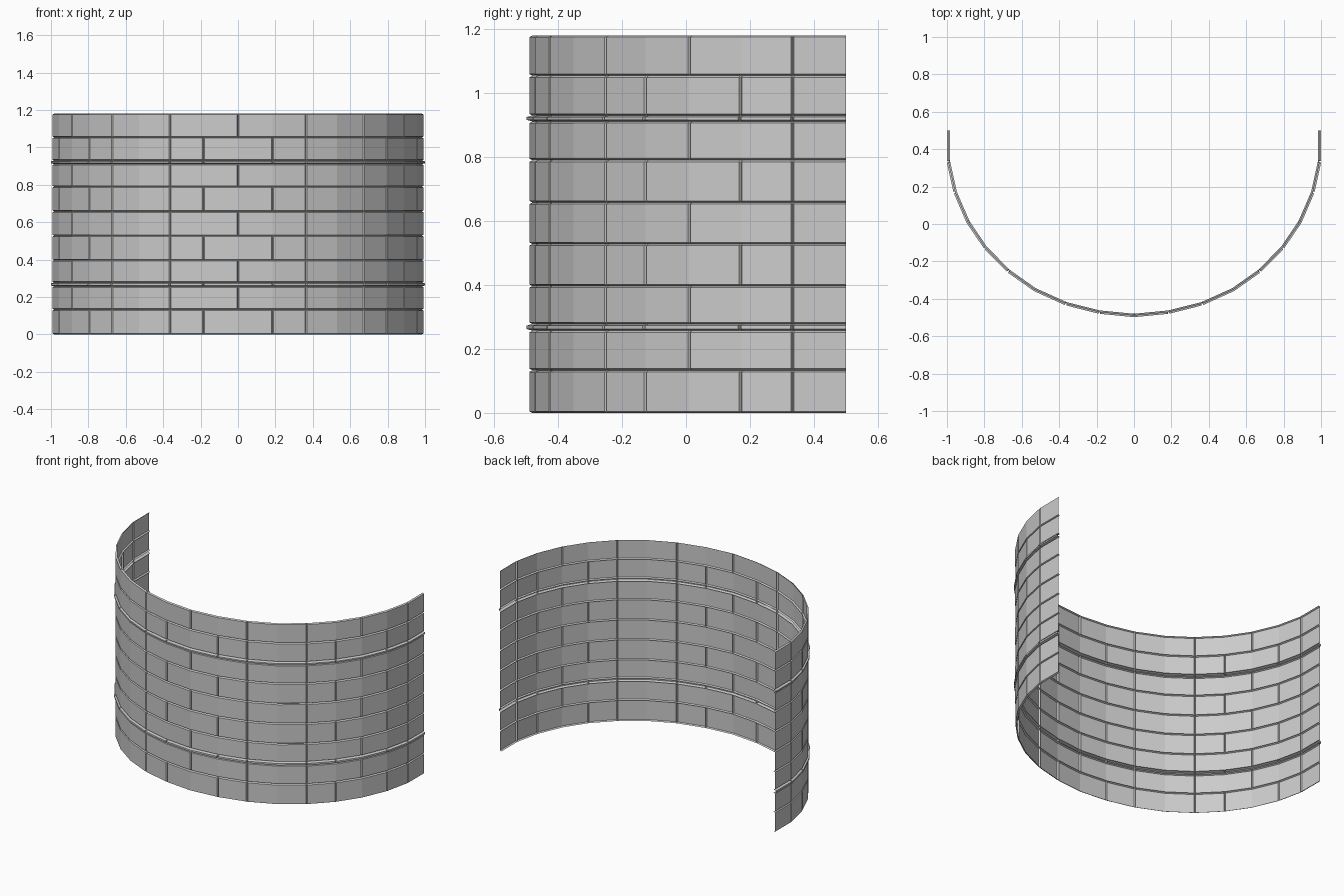
import bpy, bmesh, math
from mathutils import Vector

if "Cube" in bpy.data.objects:
    bpy.data.objects.remove(bpy.data.objects["Cube"])

# Half of the plan outline, from the front centre round to the right end
HALF = [(0, -.49), (.185, -.472), (.364, -.427), (.53, -.352), (.672, -.252),
        (.795, -.127), (.888, .01), (.957, .17), (.993, .333), (.993, .5)]
N = len(HALF) - 1
PATH = [Vector((-x, y)) for x, y in HALF[:0:-1]] + [Vector(p) for p in HALF]
LIP = .005          # bevel width of each brick
GROOVE = -.01       # joint depth


def vertex_normal(i):
    """Outward mitre direction at a plan vertex."""
    ns = []
    for a, b in ((i - 1, i), (i, i + 1)):
        if 0 <= a and b < len(PATH):
            d = (PATH[b] - PATH[a]).normalized()
            ns.append(Vector((d.y, -d.x)))
    m = sum(ns, Vector((0, 0))).normalized()
    return m / m.dot(ns[0])


NORMALS = [vertex_normal(i) for i in range(len(PATH))]


def point(t, off, z):
    """Point at plan parameter t (-N..N), pushed outward by off."""
    u = t + N
    i = min(int(math.floor(u)), len(PATH) - 2)
    f = u - i
    p = PATH[i].lerp(PATH[i + 1], f) + NORMALS[i].lerp(NORMALS[i + 1], f) * off
    return (p.x, p.y, z)


def add_brick(bm, a, b, z0, z1, out):
    """Curved brick face with lips running back into the joints."""
    e = LIP / .172
    cols = [(t, out) for t in range(a + 1, b)]
    cols = ([(a, out)] if a == -N else [(a, GROOVE), (a + e, out)]) + cols
    cols += [(b, out)] if b == N else [(b - e, out), (b, GROOVE)]
    rows = [(z0, GROOVE), (z0 + LIP, out), (z1 - LIP, out), (z1, GROOVE)]
    grid = [[bm.verts.new(point(t, min(o, p), z)) for t, o in cols] for z, p in rows]
    for r0, r1 in zip(grid, grid[1:]):
        for k in range(len(cols) - 1):
            bm.faces.new((r0[k], r0[k + 1], r1[k + 1], r1[k]))


def course(name, z0, z1, right_joints, out=0.0):
    joints = sorted({s * j for j in right_joints + [N] for s in (-1, 1)})
    bm = bmesh.new()
    for a, b in zip(joints, joints[1:]):
        add_brick(bm, a, b, z0, z1, out)
    bmesh.ops.remove_doubles(bm, verts=bm.verts, dist=1e-5)
    me = bpy.data.meshes.new(name)
    bm.to_mesh(me)
    bm.free()
    bpy.context.collection.objects.link(bpy.data.objects.new(name, me))


# Courses from the ground up: full bricks, staggered bricks, raised bands
FULL = [0, 2, 4, 6, 8]
STAGGER = [1, 2, 4, 5, 7, 8]
LEVELS = [0, .133, .257, .278, .397, .528, .658, .79, .911, .93, 1.054, 1.18]
KINDS = "SFBFSFSFBSF"
for n, kind in enumerate(KINDS):
    z0, z1 = LEVELS[n], LEVELS[n + 1]
    if kind == "B":
        course(f"raised_band_{n}", z0, z1, STAGGER, .008)
    else:
        course(f"brick_course_{n}", z0, z1, FULL if kind == "F" else STAGGER)
